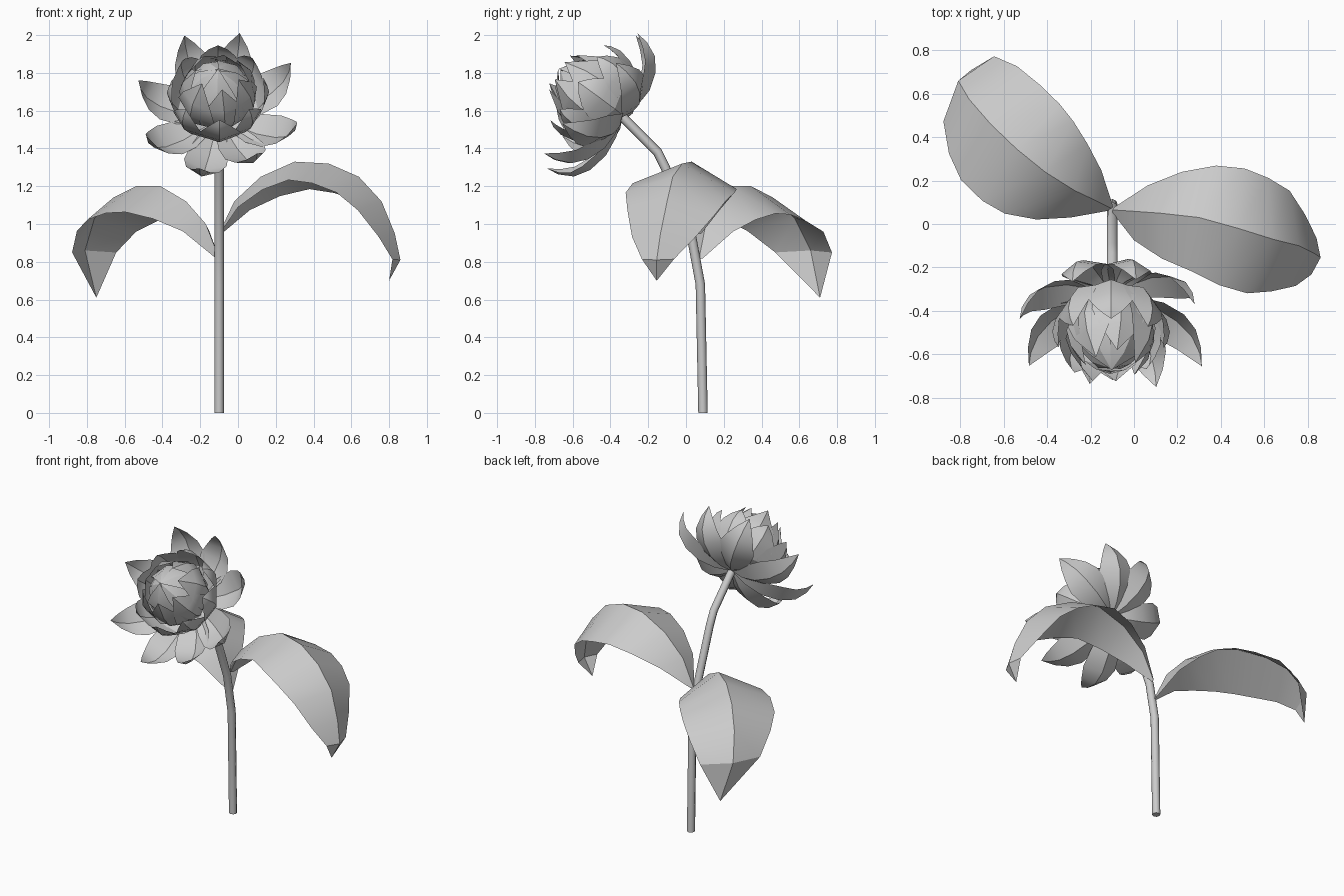
import bpy, math, random
from mathutils import Vector

if "Cube" in bpy.data.objects:
    bpy.data.objects.remove(bpy.data.objects["Cube"])

random.seed(11)


def make_mesh(name, verts, faces, angle=30):
    mesh = bpy.data.meshes.new(name)
    mesh.from_pydata(verts, [], faces)
    mesh.update()
    ob = bpy.data.objects.new(name, mesh)
    bpy.context.collection.objects.link(ob)
    bpy.ops.object.select_all(action='DESELECT')
    ob.select_set(True)
    bpy.context.view_layer.objects.active = ob
    bpy.ops.object.shade_smooth_by_angle(angle=math.radians(angle))


def blade(spine, widths, sides, fold_l, fold_r, fade=0):
    """Folded blade: three columns (edge, midrib, edge) along a spine, ending in a point."""
    verts, faces = [], []
    n = len(spine)
    for i in range(n - 1):
        p, w, s = spine[i], widths[i], sides[i]
        t = (spine[i + 1] - spine[max(i - 1, 0)]).normalized()
        nrm = t.cross(s).normalized() * w * (1 - fade * (i / n) ** 3)
        verts += [p + s * w - nrm * fold_l, p, p - s * w - nrm * fold_r]
    verts.append(spine[-1])
    for i in range(n - 2):
        a, b = 3 * i, 3 * i + 3
        faces += [(a + 1, a, b, b + 1), (a + 2, a + 1, b + 1, b + 2)]
    a, tip = 3 * (n - 2), len(verts) - 1
    faces += [(a + 1, a, tip), (a + 2, a + 1, tip)]
    return verts, faces


# Stem: bent round tube
curve = bpy.data.curves.new("stem", 'CURVE')
curve.dimensions = '3D'
curve.bevel_depth = 0.025
curve.bevel_resolution = 2
curve.use_fill_caps = True
path = [(-.1, .09, 0), (-.1, .076, .68), (-.1, .028, .94),
        (-.1, -.11, 1.3), (-.1, -.15, 1.38), (-.1, -.35, 1.58)]
sp = curve.splines.new('POLY')
sp.points.add(len(path) - 1)
for pt, co in zip(sp.points, path):
    pt.co = (*co, 1)
bpy.context.collection.objects.link(bpy.data.objects.new("stem", curve))


# Two arching leaves, folded down along the midrib
def leaf(name, pts, widths, fold_l, fold_r, fade):
    spine = [Vector(p) for p in pts]
    sides, n = [], len(spine)
    chord = spine[-3] - spine[0]
    chord = Vector((chord.x, chord.y, 0)).normalized()
    for i in range(n):
        d = spine[min(i + 1, n - 1)] - spine[max(i - 1, 0)]
        d = Vector((d.x, d.y, 0)).normalized() * .5 + chord
        if i > n - 4:
            d = chord
        sides.append(Vector((-d.y, d.x, 0)).normalized())
    make_mesh(name, *blade(spine, widths, sides, fold_l, fold_r, fade))


leaf("right_leaf",
     [(-.1, .065, .95), (-.02, .06, 1.12), (.12, .05, 1.25), (.3, .03, 1.33),
      (.48, -.02, 1.32), (.64, -.07, 1.25), (.76, -.1, 1.12), (.83, -.135, .95),
      (.86, -.155, .81), (.8, -.155, .7)],
     [.015, .13, .205, .25, .275, .27, .235, .165, .085, 0], .6, .4, .5)
leaf("left_leaf",
     [(-.1, .07, .82), (-.17, .105, 1.0), (-.275, .155, 1.12), (-.41, .24, 1.2),
      (-.54, .345, 1.2), (-.66, .46, 1.14), (-.76, .575, 1.03), (-.81, .66, .86),
      (-.75, .71, .61)],
     [.015, .13, .21, .265, .285, .285, .255, .19, 0], .55, .58, .9)

# Flower head: rings of cupped petals around a tilted axis
BASE = Vector((-.105, -.33, 1.57))
AXIS = Vector((0, -.81, .59)).normalized()
UP = Vector((0, .59, .81)).normalized()
ACROSS = Vector((1, 0, 0))


def petal_ring(name, profile, petals, cup):
    """petals: (angle, radial scale, length scale, extra forward lean)"""
    verts, faces = [], []
    for ang, sr, sh, lean in petals:
        a = math.radians(ang)
        out = UP * math.cos(a) + ACROSS * math.sin(a)
        side = AXIS.cross(out)
        spine = [BASE + out * r * sr + AXIS * (h * sh + lean * r) for r, h, w in profile]
        v, f = blade(spine, [w for _, _, w in profile], [side] * len(profile), -cup, -cup)
        faces += [tuple(i + len(verts) for i in q) for q in f]
        verts += v
    make_mesh(name, verts, faces)


def spread(count, start, jitter):
    return [(start + 360 * k / count + random.uniform(-60, 60) * jitter,
             1 + random.uniform(-jitter, jitter), 1 + random.uniform(-jitter, jitter), 0)
            for k in range(count)]


# Outer petals open unevenly, wider towards the bottom
petal_ring("outer_petals",
           [(.02, 0, .03), (.1, -.025, .07), (.2, -.03, .105), (.3, .0, .115),
            (.37, .055, .09), (.405, .13, .05), (.415, .2, 0)],
           [(16, 1.0, 1, 0), (62, 1.05, 1, 0), (118, 1.14, 1, .1), (153, 1.1, 1, .06),
            (192, 1.14, 1, -.08), (234, 1.13, 1, 0), (282, 1.04, 1, 0), (335, 1.02, 1, 0)], .42)
petal_ring("middle_petals",
           [(.02, 0, .03), (.12, .01, .07), (.21, .06, .105), (.255, .14, .115),
            (.27, .21, .09), (.26, .265, .05), (.24, .3, 0)], spread(8, 0, .03), .35)
petal_ring("inner_petals",
           [(.02, .02, .03), (.1, .05, .08), (.18, .12, .12), (.21, .21, .13),
            (.19, .3, .10), (.12, .41, 0)], spread(7, 15, .04), .38)
petal_ring("core_petals",
           [(.02, .03, .03), (.1, .1, .09), (.16, .2, .13), (.15, .3, .12),
            (.09, .38, .07), (0, .43, 0)], spread(5, 40, .04), .3)
